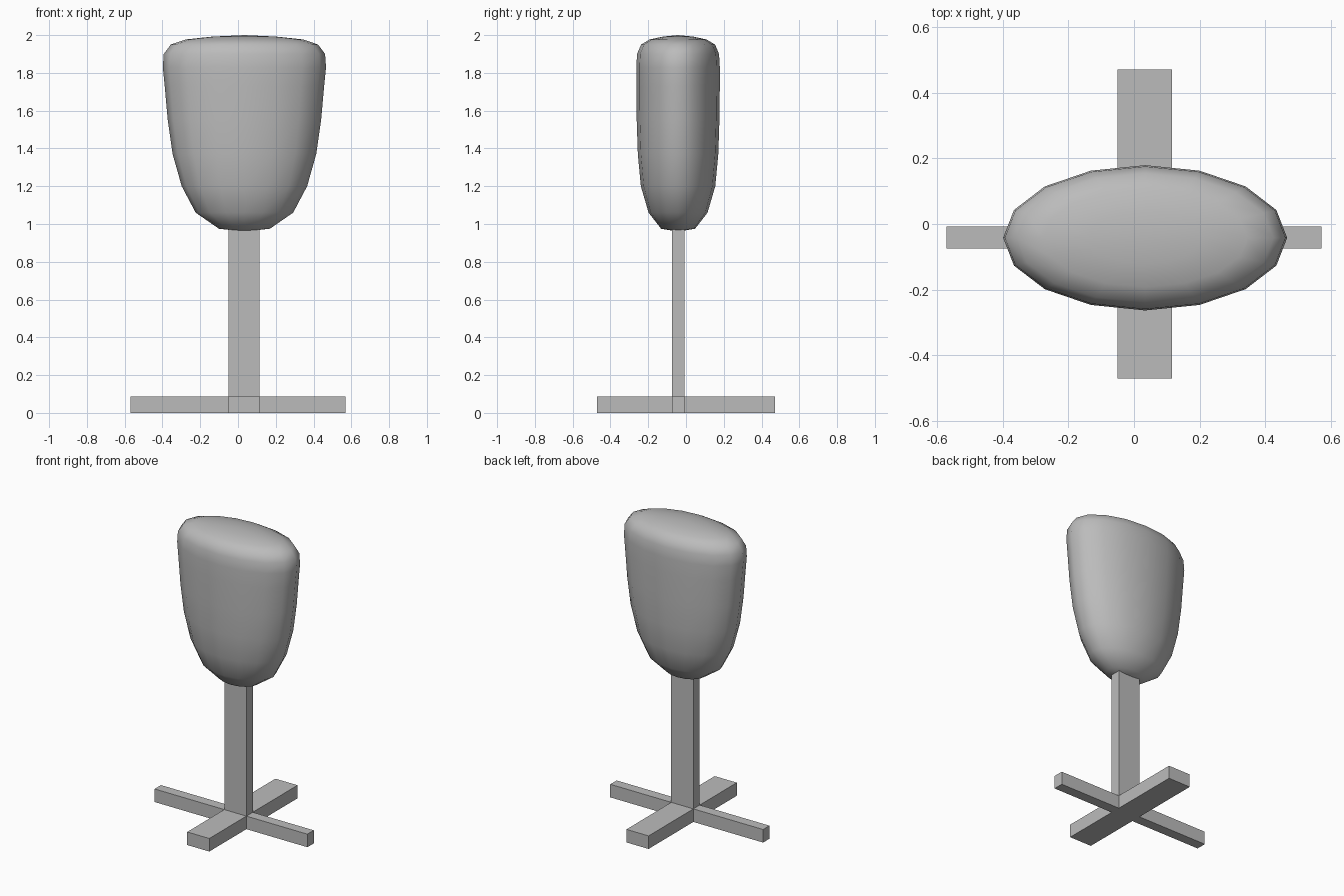
import bpy, bmesh
from math import cos, sin, pi, radians

cube = bpy.data.objects.get("Cube")
if cube:
    bpy.data.objects.remove(cube)

grey = bpy.data.materials.new("mid_grey")
grey.use_nodes = True
colour = (0.5, 0.5, 0.5, 1)
grey.diffuse_color = colour
grey.node_tree.nodes["Principled BSDF"].inputs["Base Color"].default_value = colour


def finish(name, bm):
    bmesh.ops.recalc_face_normals(bm, faces=bm.faces)
    mesh = bpy.data.meshes.new(name)
    bm.to_mesh(mesh)
    bm.free()
    mesh.materials.append(grey)
    obj = bpy.data.objects.new(name, mesh)
    bpy.context.collection.objects.link(obj)
    return obj


def box(name, low, high):
    bm = bmesh.new()
    bmesh.ops.create_cube(bm, size=1)
    for v in bm.verts:
        v.co = [a + (b - a) * (c + 0.5) for a, b, c in zip(low, high, v.co)]
    return finish(name, bm)


# Crossed base bars and the upright post share the same off-centre footprint
X0, X1, Y0, Y1, BASE = -0.05, 0.115, -0.075, -0.007, 0.088
box("base_side_bar", (-0.57, Y0, 0), (0.57, Y1, BASE))
box("base_long_bar", (X0, -0.47, 0), (X1, 0.47, BASE))
box("post", (X0, Y0, 0), (X1, Y1, 1.0))

# Rounded head: oval rings given as height, half width, half depth
SIDES, CX, CY = 16, 0.034, -0.042
rings = [
    (0.975, 0.135, 0.09), (1.06, 0.258, 0.156), (1.2, 0.332, 0.197),
    (1.37, 0.38, 0.213), (1.55, 0.406, 0.219), (1.73, 0.422, 0.221),
    (1.83, 0.432, 0.221), (1.9, 0.427, 0.217), (1.95, 0.39, 0.196),
    (1.977, 0.311, 0.15), (1.992, 0.17, 0.08),
]
bm = bmesh.new()
loops = []
for z, rx, ry in rings:
    angles = [2 * pi * i / SIDES for i in range(SIDES)]
    loops.append([bm.verts.new((CX + rx * cos(a), CY + ry * sin(a), z)) for a in angles])
for low, high in zip(loops, loops[1:]):
    for i in range(SIDES):
        j = (i + 1) % SIDES
        bm.faces.new((low[i], low[j], high[j], high[i]))
for loop, z in ((loops[0], 0.96), (loops[-1], 2.0)):
    pole = bm.verts.new((CX, CY, z))
    for i in range(SIDES):
        bm.faces.new((loop[i], loop[(i + 1) % SIDES], pole))
head = finish("head", bm)

bpy.ops.object.select_all(action='DESELECT')
head.select_set(True)
bpy.context.view_layer.objects.active = head
bpy.ops.object.shade_smooth_by_angle(angle=radians(60))
